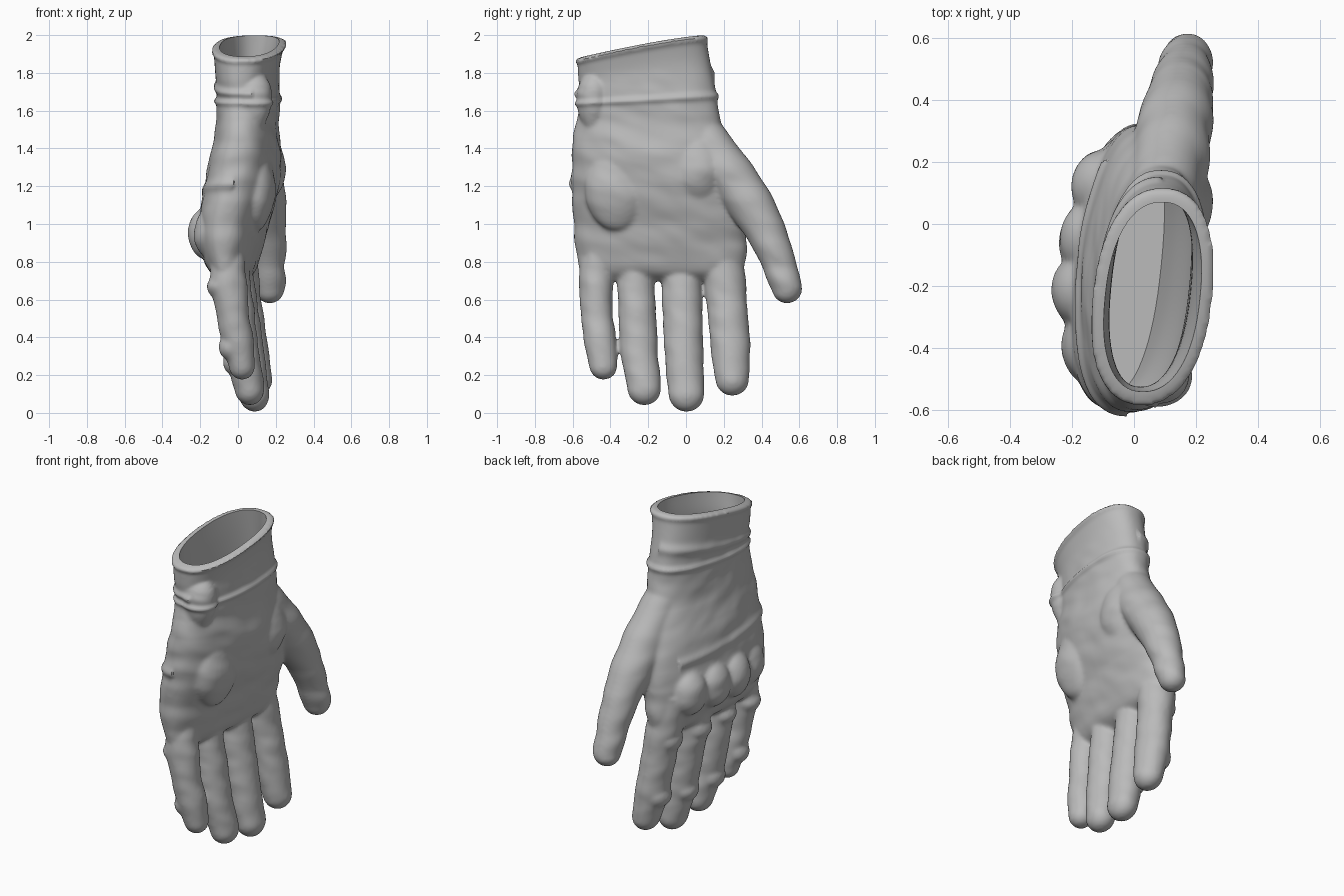
import bpy, bmesh, math
from mathutils import Vector, noise

cube = bpy.data.objects.get("Cube")
if cube:
    bpy.data.objects.remove(cube)

fabric = bpy.data.materials.new("grey fabric")
fabric.use_nodes = True
grey = (0.5, 0.5, 0.5, 1)
fabric.diffuse_color = grey
fabric.node_tree.nodes["Principled BSDF"].inputs["Base Color"].default_value = grey


def resample(keys, steps=6):
    """Smooth curve through key rows of (x, y, z, thickness, width)."""
    rows = [tuple(k) for k in keys]
    out = []
    for i in range(len(rows) - 1):
        a, b, c, d = rows[max(i - 1, 0)], rows[i], rows[i + 1], rows[min(i + 2, len(rows) - 1)]
        for s in range(steps):
            t = s / steps
            out.append([q + t * (r - p + t * (2 * p - 5 * q + 4 * r - w + t * (3 * (q - r) + w - p))) / 2
                        for p, q, r, w in zip(a, b, c, d)])
    return out + [list(rows[-1])]


def skin(bm, rings):
    """Bridge a list of point rings into a closed skin."""
    loops = [[bm.verts.new(p) for p in ring] for ring in rings]
    n = len(loops[0])
    for a, b in zip(loops, loops[1:]):
        for i in range(n):
            bm.faces.new((a[i], a[(i + 1) % n], b[(i + 1) % n], b[i]))
    bm.faces.new(loops[0])
    bm.faces.new(loops[-1])


def hand_ring(row, n=64):
    """Level, slightly squared cross-section, skewed toward the palm."""
    x, y, z, rx, ry = row
    ring = []
    for i in range(n):
        a = math.tau * i / n
        c, s = math.cos(a), math.sin(a)
        dy = ry * math.copysign(abs(s) ** 0.87, s)
        ring.append((x + rx * math.copysign(abs(c) ** 0.87, c) + 0.1 * dy, y + dy, z))
    return ring


def finger(bm, keys, n=28):
    """Tube square to its path, with a rounded tip."""
    rows = resample(keys)
    pts = [Vector(r[:3]) for r in rows]
    rings = []

    def ring(p, t, rx, rw):
        u = (Vector((1, 0, 0)) - t * t.x).normalized()
        v = t.cross(u)
        rings.append([p + u * rx * math.cos(math.tau * i / n) + v * rw * math.sin(math.tau * i / n)
                      for i in range(n)])

    for i, r in enumerate(rows):
        t = (pts[min(i + 1, len(pts) - 1)] - pts[max(i - 1, 0)]).normalized()
        ring(pts[i], t, r[3], r[4])
    for k in range(1, 8):
        a = k * math.pi / 16
        ring(pts[-1] + t * r[4] * math.sin(a), t, r[3] * math.cos(a), r[4] * math.cos(a))
    skin(bm, rings)


def pad(bm, centre, radii):
    """Ellipsoid padding."""
    made = bmesh.ops.create_uvsphere(bm, u_segments=28, v_segments=18, radius=1)
    for v in made["verts"]:
        v.co = Vector(c + r * q for c, r, q in zip(centre, radii, v.co))


def to_object(bm, name):
    bmesh.ops.recalc_face_normals(bm, faces=bm.faces)
    mesh = bpy.data.meshes.new(name)
    bm.to_mesh(mesh)
    bm.free()
    mesh.materials.append(fabric)
    obj = bpy.data.objects.new(name, mesh)
    bpy.context.collection.objects.link(obj)
    return obj


def bake(obj):
    """Replace the mesh by its modified version."""
    graph = bpy.context.evaluated_depsgraph_get()
    mesh = bpy.data.meshes.new_from_object(obj.evaluated_get(graph))
    obj.modifiers.clear()
    obj.data = mesh


def ramp(v, a, b):
    t = min(max((v - a) / (b - a), 0), 1)
    return t * t * (3 - 2 * t)


def bump(v, width):
    return math.exp(-(v / width) ** 2)


def slope_rim(co):
    """Lower the cuff opening toward the little finger side."""
    t = min(max((0.1 - co.y) / 0.67, 0), 1)
    co.z -= 0.12 * t ** 1.3 * ramp(co.z, 1.6, 2.0)


# Hand and cuff sections, from the opening down to the finger roots
hand = [(.06, -.235, 2.0, .185, .34), (.05, -.22, 1.85, .165, .35),
        (.055, -.195, 1.65, .16, .365), (.05, -.2, 1.5, .16, .39),
        (.04, -.17, 1.35, .185, .43), (.02, -.15, 1.2, .19, .455),
        (-.02, -.135, 1.0, .175, .455), (-.03, -.13, .85, .15, .45),
        (-.03, -.13, .75, .11, .43), (-.03, -.13, .7, .05, .39)]
glove_bm = bmesh.new()
skin(glove_bm, [hand_ring(r) for r in resample(hand)])

# Fingers: little, ring, middle, index
fingers = [
    [(-.07, -.46, .95, .1, .09), (-.05, -.475, .7, .095, .088), (-.025, -.47, .5, .085, .085),
     (0, -.455, .38, .085, .085), (.02, -.437, .25, .07, .075)],
    [(-.07, -.28, .95, .11, .1), (-.03, -.265, .7, .1, .1), (0, -.255, .45, .095, .1),
     (.025, -.245, .3, .09, .098), (.06, -.22, .13, .08, .09)],
    [(-.06, -.03, .95, .11, .11), (-.02, -.025, .7, .105, .108), (.02, -.015, .45, .1, .105),
     (.045, -.01, .3, .095, .103), (.085, .002, .1, .082, .095)],
    [(-.02, .18, .95, .11, .11), (.01, .205, .7, .1, .108), (.045, .225, .48, .095, .105),
     (.065, .235, .35, .095, .105), (.1, .245, .18, .08, .09)]]
for keys in fingers:
    finger(glove_bm, keys)

# Thumb
finger(glove_bm, [(.08, .07, 1.52, .1, .1), (.1, .13, 1.4, .12, .125), (.12, .235, 1.25, .125, .13),
                  (.14, .365, 1.07, .115, .118), (.16, .46, .87, .095, .095),
                  (.168, .535, .66, .08, .08)])

# Knuckle guard lobes on the back of the hand
for x, y in ((-.1, .12), (-.14, -.05), (-.16, -.22), (-.13, -.39)):
    pad(glove_bm, (x, y, .95), (.105, .125, .14))

# Finger joint pads
for keys in fingers:
    for x, y, z, rx, rw in keys[1:4:2]:
        pad(glove_bm, (x - .035, y, z - .03), (rx * .8, rw * .85, .075))

# Palm mounds and the closing tab at the wrist
pad(glove_bm, (.13, .06, 1.3), (.12, .16, .2))
pad(glove_bm, (.09, -.36, 1.2), (.11, .18, .24))
pad(glove_bm, (.08, -.49, 1.69), (.1, .09, .21))

glove = to_object(glove_bm, "glove")
remesh = glove.modifiers.new("fuse", "REMESH")
remesh.mode = "VOXEL"
remesh.voxel_size = 0.011
soften = glove.modifiers.new("soften", "SMOOTH")
soften.factor = 0.5
soften.iterations = 8
bake(glove)

# Seams, bands and fabric wrinkles
bm = bmesh.new()
bm.from_mesh(glove.data)
bm.normal_update()
moves = []
for v in bm.verts:
    x, y, z = v.co
    back = v.normal.x < 0
    wrinkle = noise.noise(Vector((x * 4, y * 4 + z * 2, z * 9)))
    fold = noise.noise(Vector((x * 9 + 5, y * 8, z * 14 + y * 5)))
    amount = 0.012 * wrinkle * ramp(z, .3, .8) * (1 - ramp(z, 1.5, 1.75)) + 0.004 * fold * (1 - ramp(z, 1.7, 1.9))
    seam = 1.67 + 0.05 * y
    if y < 0.25:
        amount += 0.014 * bump(z - seam, 0.018)
    if back and y < 0.2:
        amount += 0.014 * bump(z - 1.78 - 0.12 * y, 0.03)
        amount += 0.014 * bump(z - 1.16 + 0.08 * y, 0.028)
    amount += 0.012 * bump(z - 1.985, 0.02)
    moves.append(v.normal * amount * (1 - abs(v.normal.z)))
for v, move in zip(bm.verts, moves):
    v.co += move
    slope_rim(v.co)
bm.to_mesh(glove.data)
bm.free()

# Hollow the inside through the cuff opening
inner = [(x, y, z, rx - .032, ry - .035) for x, y, z, rx, ry in resample(hand[:8])]
inner[0][2:3] if isinstance(inner[0], list) else None
top = inner[0]
inner.insert(0, (top[0], top[1], 2.15, top[3], top[4]))
cavity_bm = bmesh.new()
skin(cavity_bm, [hand_ring(r) for r in inner])
for v in cavity_bm.verts:
    slope_rim(v.co)
cavity = to_object(cavity_bm, "cavity_cutter")
cavity.hide_render = True
cut = glove.modifiers.new("hollow", "BOOLEAN")
cut.operation = "DIFFERENCE"
cut.solver = "EXACT"
cut.object = cavity
bake(glove)
bpy.data.objects.remove(cavity)

# Smooth shading with a crisp rim
bpy.ops.object.select_all(action="DESELECT")
glove.select_set(True)
bpy.context.view_layer.objects.active = glove
bpy.ops.object.shade_smooth_by_angle(angle=math.radians(50))
